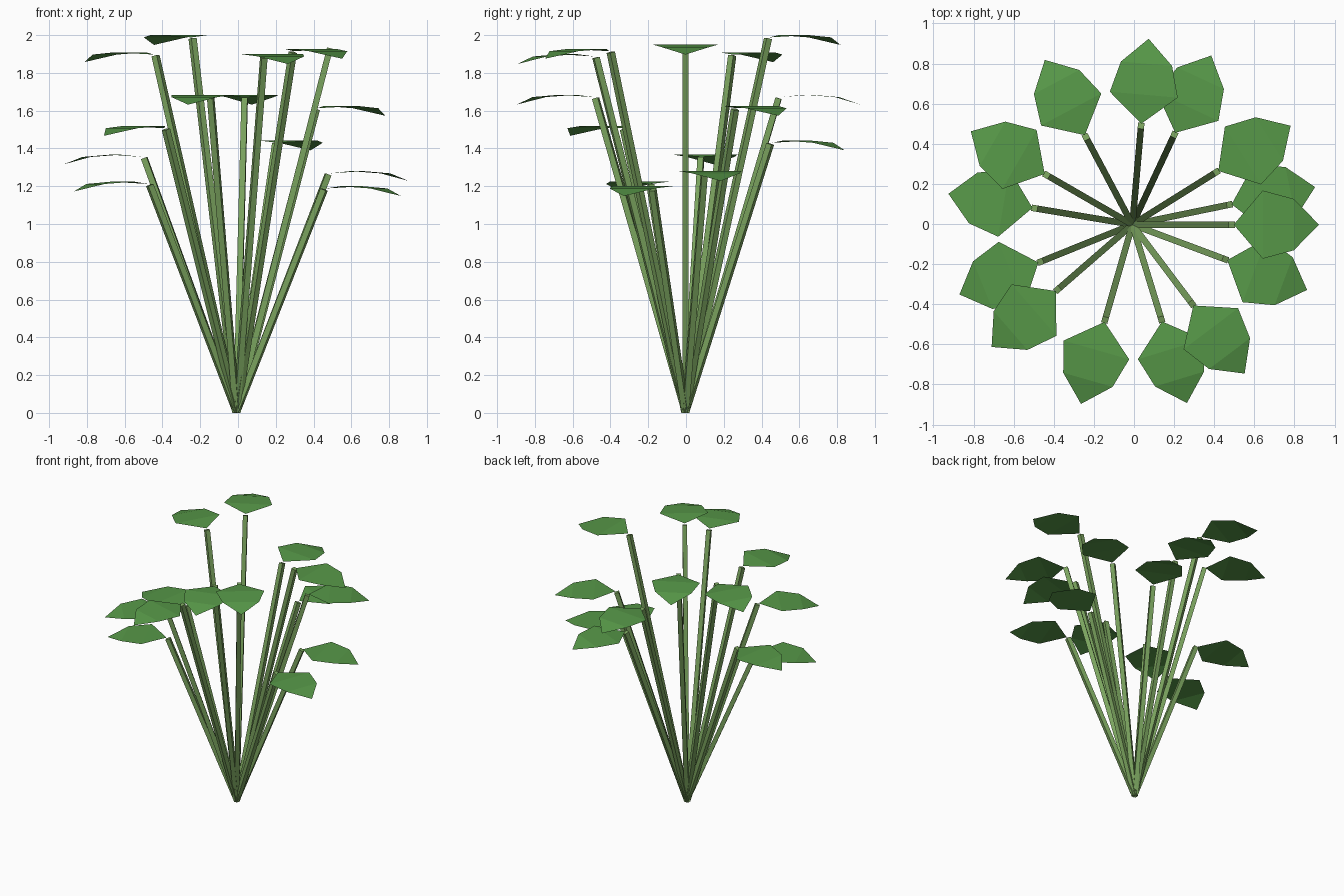
import bpy, bmesh, math
from mathutils import Vector

if "Cube" in bpy.data.objects:
    bpy.data.objects.remove(bpy.data.objects["Cube"])


def material(name, rgb):
    m = bpy.data.materials.new(name)
    m.diffuse_color = (*rgb, 1)
    m.use_nodes = True
    m.node_tree.nodes["Principled BSDF"].inputs["Base Color"].default_value = m.diffuse_color
    return m


stem_green = material("stem_green", (0.195, 0.366, 0.112))
leaf_green = material("leaf_green", (0.095, 0.315, 0.065))

CENTRE = Vector((-0.008, -0.003, 0.006))
STEM_REACH = 0.505       # distance of every stem top from the middle
STEM_HALF = 0.016        # half the side of the square stem

# (direction in degrees, height of stem top)
STALKS = [(0, 1.937), (11.6, 1.268), (32, 1.613), (65, 1.43), (85, 1.672),
          (118, 1.988), (150, 1.897), (170.5, 1.355), (202, 1.212),
          (221, 1.507), (254, 1.672), (287, 1.887), (307, 1.915), (339.5, 1.188)]

# leaf rows: (distance along leaf, half width, rise)
LEAF = [(0.0, 0.0, 0.0), (0.145, 0.17, 0.012), (0.30, 0.128, 0.0), (0.425, 0.0, -0.04)]


def finish(bm, name, mat):
    bmesh.ops.recalc_face_normals(bm, faces=bm.faces)
    me = bpy.data.meshes.new(name)
    bm.to_mesh(me)
    bm.free()
    me.materials.append(mat)
    ob = bpy.data.objects.new(name, me)
    bpy.context.collection.objects.link(ob)
    return ob


def make_stem(out, side, top):
    # square prism leaning outwards
    bm = bmesh.new()
    axis = (top - CENTRE).normalized()
    across = side.cross(axis)
    rings = []
    for p in (CENTRE, top):
        rings.append([bm.verts.new(p + (side * a + across * b) * STEM_HALF)
                      for a, b in ((-1, -1), (1, -1), (1, 1), (-1, 1))])
    low, high = rings
    for i in range(4):
        j = (i + 1) % 4
        bm.faces.new((low[i], low[j], high[j], high[i]))
    bm.faces.new(low[::-1])
    bm.faces.new(high)
    finish(bm, "stem", stem_green)


def make_leaf(out, side, base):
    # thin six-cornered blade, bent along its length
    bm = bmesh.new()
    rows = []
    for along, half, rise in LEAF:
        p = base + out * along + Vector((0, 0, rise))
        signs = (-1, 1) if half else (0,)
        rows.append([bm.verts.new(p + side * half * s) for s in signs])
    (root,), (a, b), (c, d), (tip,) = rows
    for f in ((root, a, b), (a, c, d, b), (c, tip, d)):
        bm.faces.new(f)
    ob = finish(bm, "leaf", leaf_green)
    if ob.data.polygons[0].normal.z < 0:
        ob.data.flip_normals()


for angle, height in STALKS:
    t = math.radians(angle)
    out = Vector((math.cos(t), math.sin(t), 0))
    side = Vector((-math.sin(t), math.cos(t), 0))
    top = Vector((CENTRE.x, CENTRE.y, height)) + out * STEM_REACH
    make_stem(out, side, top - out * 0.01 - Vector((0, 0, 0.006)))
    make_leaf(out, side, top)
